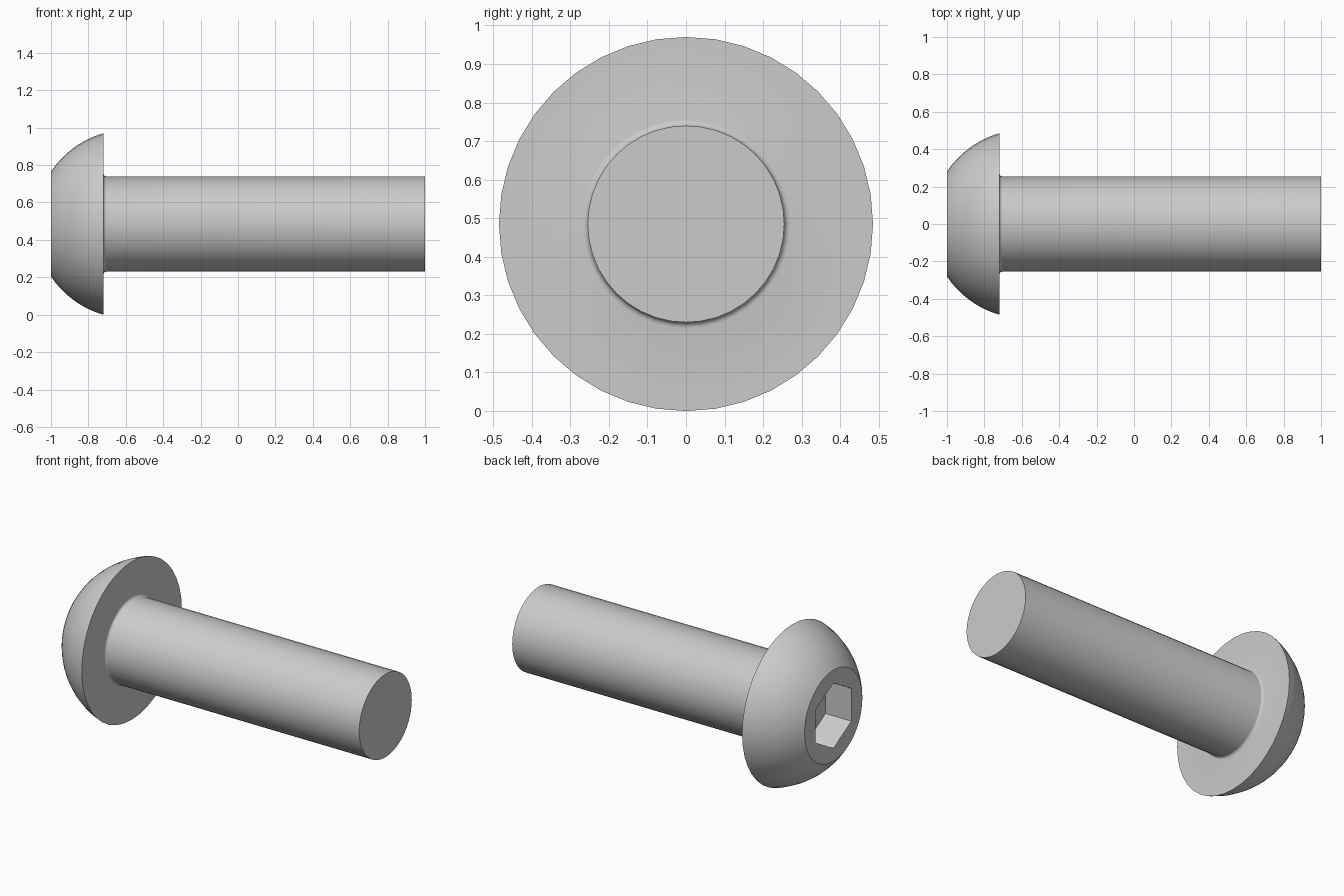
import bpy
import bmesh
from math import sin, cos, pi, sqrt, radians

if "Cube" in bpy.data.objects:
    bpy.data.objects.remove(bpy.data.objects["Cube"], do_unlink=True)

HEAD_R, FACE_R, SHANK_R = 0.485, 0.28, 0.255
FACE_X, SEAT_X, TIP_X = -1.0, -0.72, 1.0
SOCKET_R, SOCKET_DEPTH, FILLET = 0.2, 0.175, 0.016
SEGMENTS = 40

steel = bpy.data.materials.new("grey steel")
steel.use_nodes = True
colour = (0.6, 0.6, 0.6, 1)
steel.diffuse_color = colour
steel.node_tree.nodes["Principled BSDF"].inputs["Base Color"].default_value = colour


def ring(bm, x, r, count):
    """Closed loop around the bolt axis, first point straight up."""
    verts = [bm.verts.new((x, r * sin(2 * pi * i / count),
                           HEAD_R + r * cos(2 * pi * i / count)))
             for i in range(count)]
    edges = [bm.edges.new((verts[i - 1], verts[i])) for i in range(count)]
    return verts, edges


def skin(bm, a, b):
    for i in range(len(a)):
        bm.faces.new((a[i - 1], a[i], b[i], b[i - 1]))


# Profile of the domed head: a circular arc centred on the axis
u = ((SEAT_X - FACE_X) ** 2 + FACE_R ** 2 - HEAD_R ** 2) / (2 * (SEAT_X - FACE_X))
dome_r = sqrt(u * u + HEAD_R ** 2)
profile = []
for i in range(13):
    x = FACE_X + (SEAT_X - FACE_X) * i / 12
    profile.append((x, sqrt(dome_r ** 2 - (x - SEAT_X + u) ** 2)))

# Fillet under the head, then the plain shank
for i in range(5):
    a = i / 4 * pi / 2
    profile.append((SEAT_X + FILLET * (1 - cos(a)),
                    SHANK_R + FILLET * (1 - sin(a))))
profile.append((TIP_X, SHANK_R))

bm = bmesh.new()
rings = [ring(bm, x, r, SEGMENTS) for x, r in profile]
for (a, _), (b, _) in zip(rings, rings[1:]):
    skin(bm, a, b)
bm.faces.new(rings[-1][0])

# Hexagonal socket with its flat rim
mouth, mouth_edges = ring(bm, FACE_X, SOCKET_R, 6)
floor, _ = ring(bm, FACE_X + SOCKET_DEPTH, SOCKET_R, 6)
skin(bm, mouth, floor)
bm.faces.new(floor)
bmesh.ops.triangle_fill(bm, edges=rings[0][1] + mouth_edges, use_beauty=True)
bmesh.ops.recalc_face_normals(bm, faces=bm.faces)

mesh = bpy.data.meshes.new("button_head_bolt")
bm.to_mesh(mesh)
bm.free()
mesh.materials.append(steel)
bolt = bpy.data.objects.new("button_head_bolt", mesh)
bpy.context.collection.objects.link(bolt)

bpy.ops.object.select_all(action="DESELECT")
bolt.select_set(True)
bpy.context.view_layer.objects.active = bolt
bpy.ops.object.shade_smooth_by_angle(angle=radians(30))
